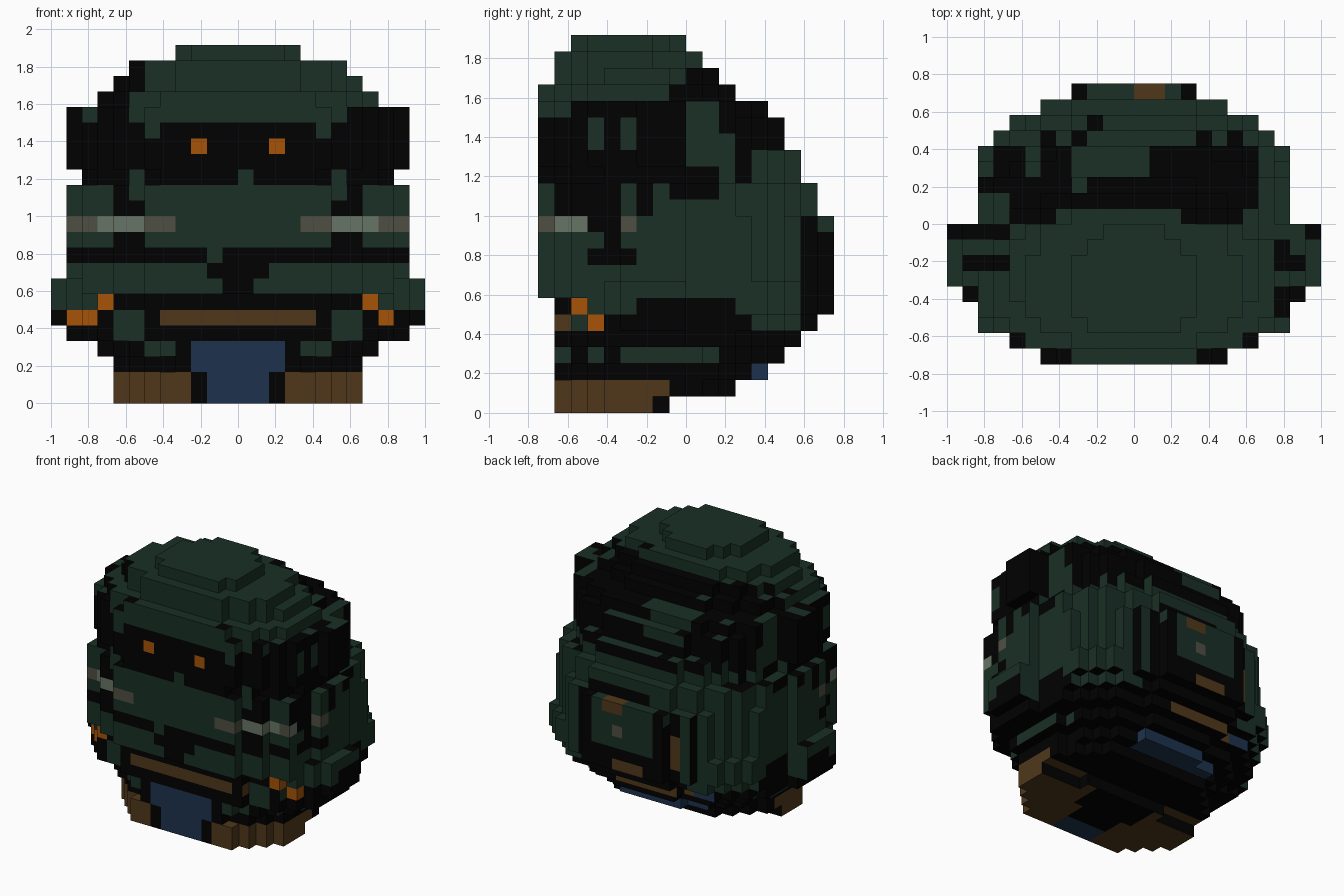
import bpy, bmesh, math

cube = bpy.data.objects.get("Cube")
if cube:
    bpy.data.objects.remove(cube, do_unlink=True)

V = 1 / 12  # block size

# ---- flat colours (linear) ----
COLOURS = {
    "dark green": (0.0100, 0.0290, 0.0190),
    "black": (0.0003, 0.0003, 0.0003),
    "orange": (0.38, 0.088, 0.002),
    "brown": (0.080, 0.039, 0.011),
    "blue": (0.0125, 0.0325, 0.0755),
    "light grey": (0.137, 0.178, 0.132),
    "taupe": (0.078, 0.078, 0.057),
}
MATS = []
for name, rgb in COLOURS.items():
    m = bpy.data.materials.new(name)
    m.use_nodes = True
    m.diffuse_color = (*rgb, 1)
    bsdf = m.node_tree.nodes["Principled BSDF"]
    bsdf.inputs["Base Color"].default_value = (*rgb, 1)
    bsdf.inputs["Roughness"].default_value = 0.9
    MATS.append(m)
G, K, O, N, B, L, T = range(7)

# ---- outline of each block layer, from the ground up ----
HALF_WIDTH = [8, 8, 8, 9, 11, 12, 12, 12] + [11] * 6 + [10] + [11] * 4 + [9, 8, 7, 4]
FRONT = [-8] * 7 + [-9] * 13 + [-8, -8, -7]
BACK = [-1, 3, 5, 6, 7, 8] + [9] * 6 + [8, 8, 7, 7, 6, 6, 5, 3, 2, 1, 0]
# widest extent of each row, front to back (arms bulge in the middle)
ROW_LIMIT = [6, 8, 10, 10, 11, 12, 12, 12, 12, 10, 10, 10, 10, 10, 9, 8, 6, 4]
HEAD_LIMIT = [6, 8, 9, 10, 10, 10, 11, 11, 11, 9, 9, 9, 8, 7, 6, 5, 4, 4]
FOOT_LIMIT = [0, 5, 6, 7, 8, 8, 8, 8, 8, 7, 6, 5, 4, 3, 2, 1, 0, 0]


def solid(x, y, z):
    """True when the block lies inside its layer's rounded outline."""
    if not 0 <= z < 23 or not FRONT[z] <= y < BACK[z]:
        return False
    reach = abs(x + 0.5)
    if z < 2:  # feet, with the heel undercut
        return reach <= (4 if z == 0 and y == -2 else FOOT_LIMIT[y + 9])
    if 7 < z < 14 and y == -5 and reach > 10:
        return False
    mid = min(-2.5, (FRONT[z] + BACK[z]) / 2)
    yc = y + 0.5
    if yc < mid:
        t, n = (mid - yc) / (mid - FRONT[z]), 2.5
    else:
        t, n = (yc - mid) / (BACK[z] - mid), 2.2
    limit = HEAD_LIMIT if z >= 14 else ROW_LIMIT
    return reach <= min(limit[y + 9], HALF_WIDTH[z] * (1 - t ** n) ** (1 / n))


# ---- painted patches: colour, first and last column, first and last row ----
FRONT_PAINT = [  # mirrored columns counted from the middle
    (K, 0, 11, 0, 6), (K, 0, 11, 9, 9),
    (N, 3, 8, 0, 1), (B, 0, 1, 0, 1), (B, 0, 2, 2, 3),      # feet, apron
    (G, 4, 5, 3, 3), (G, 6, 7, 4, 5), (N, 0, 4, 5, 5),      # belt
    (O, 8, 8, 6, 6), (G, 9, 11, 6, 6), (O, 9, 9, 5, 5),     # hands
    (K, 0, 1, 8, 8), (K, 0, 0, 7, 7), (K, 6, 7, 10, 10),
    (T, 4, 10, 11, 11), (L, 6, 8, 11, 11),                  # chest bands
    (K, 6, 7, 12, 12), (K, 7, 7, 13, 13),
    (K, 0, 11, 14, 16), (G, 6, 6, 14, 14), (K, 0, 4, 17, 17),  # mask
    (K, 6, 11, 17, 17), (K, 7, 11, 18, 18), (O, 2, 2, 16, 16),  # eyes
]
FRONT_ACCENTS = [  # one-sided details
    (O, -11, -11, 5, 5), (G, -2, -2, 9, 9), (G, 0, 0, 14, 14), (G, -10, -10, 18, 18),
    (K, -9, -8, 19, 19), (K, -8, -7, 20, 20), (K, -7, -7, 21, 21),
]
SIDE_PAINT = [  # columns run front to back
    (K, -9, 3, 0, 6), (K, 4, 8, 0, 4), (K, 7, 7, 5, 11), (K, 8, 8, 5, 10),
    (N, -8, -2, 0, 1), (K, -2, -2, 0, 0), (B, 4, 4, 2, 2),
    (G, -8, -8, 3, 3), (G, -6, -6, 3, 3), (G, -4, 1, 3, 3),
    (N, -8, -8, 5, 5), (G, -7, -7, 5, 5), (O, -6, -6, 5, 5),
    (O, -7, -7, 6, 6), (G, -6, -4, 6, 6), (G, 3, 3, 6, 6),
    (K, -6, -5, 9, 9), (K, -4, -4, 9, 9), (K, -5, -5, 10, 10),
    (T, -9, -9, 11, 11), (L, -8, -7, 11, 11), (K, -6, -5, 11, 11), (T, -4, -4, 11, 11),
    (K, -8, -5, 12, 13), (K, -3, -3, 12, 13), (K, -1, 1, 13, 13),
    (K, -9, 5, 14, 18), (G, -9, -8, 18, 18),
    (G, -6, -6, 16, 17), (G, -4, -4, 16, 17), (G, 0, 1, 15, 18),
    (G, 2, 2, 14, 16), (G, 4, 6, 14, 15), (K, -1, 2, 19, 19), (K, 0, 1, 20, 20),
]
BACK_PAINT = [
    (K, -12, 11, 0, 4), (K, -5, 4, 5, 8), (K, -5, -4, 9, 11), (K, 3, 4, 9, 11),
    (G, -3, 2, 8, 8), (K, -2, 3, 12, 12), (B, -5, 2, 2, 2), (B, -7, -6, 4, 4),
    (N, -5, 1, 4, 4), (N, -2, 0, 6, 6),
    (N, -5, -5, 7, 9), (T, 0, 0, 9, 9), (N, 0, 1, 11, 11),
    (K, -12, 11, 15, 20), (G, -4, -1, 17, 18),
]
TOP_PAINT = [  # rows run front to back
    (K, -6, -5, -9, -9), (K, 4, 5, -9, -9), (K, -8, -8, -8, -8), (K, 7, 7, -8, -8),
    (K, 9, 9, -6, -6), (K, -11, -11, -5, -5), (K, 9, 10, -5, -5),
    (K, -11, -9, -3, -3), (K, 9, 10, -3, -3), (K, 9, 9, -2, -2),
    (K, -12, -9, -1, -1), (K, 11, 11, -1, -1),
    (K, -8, -6, 0, 0), (K, 3, 6, 0, 0), (K, -8, 7, 1, 1), (K, -10, 7, 2, 2),
    (K, -9, -8, 3, 4), (K, -6, 7, 3, 4), (G, -4, 0, 3, 4), (G, -4, -4, 2, 2),
    (K, -6, -6, 5, 5), (K, -4, -4, 5, 5), (K, 4, 4, 5, 5), (K, 6, 6, 5, 5),
    (K, -3, -3, 6, 6), (K, -4, -4, 8, 8), (K, 3, 3, 8, 8), (N, 0, 1, 8, 8),
]


def paint(table, a, b, colour=G):
    for c, a0, a1, b0, b1 in table:
        if a0 <= a <= a1 and b0 <= b <= b1:
            colour = c
    return colour


def face_colour(x, y, z, axis, step):
    """Pick the colour from the patches of the side the face looks towards."""
    ax = x if x >= 0 else -1 - x
    if axis == 0:
        return paint(SIDE_PAINT, y, z)
    if axis == 1:
        if step:
            return paint(BACK_PAINT, x, z)
        return paint(FRONT_ACCENTS, x, z, paint(FRONT_PAINT, ax, z))
    if z < 2:  # soles and insteps
        if ax < 2 and y < -6:
            return B
        return N if y < -1 and (ax >= 3 or (ax == 2 and y < -4)) else K
    if step:
        return paint(TOP_PAINT, x, y)
    return B if z == 2 and y >= 3 and -5 <= x <= 2 else K


def build_part(name, z0, z1):
    """Skin the blocks of layers z0..z1 with outward quads, then merge flat areas."""
    bm = bmesh.new()
    for z in range(z0, z1 + 1):
        for x in range(-12, 12):
            for y in range(-9, 9):
                if not solid(x, y, z):
                    continue
                for axis in range(3):
                    for step in (0, 1):
                        near = [x, y, z]
                        near[axis] += 2 * step - 1
                        if solid(*near):
                            continue
                        quad = []
                        for du, dv in ((0, 0), (1, 0), (1, 1), (0, 1)):
                            p = [x, y, z]
                            p[axis] += step
                            p[(axis + 1) % 3] += du
                            p[(axis + 2) % 3] += dv
                            quad.append(bm.verts.new([c * V for c in p]))
                        face = bm.faces.new(quad if step else quad[::-1])
                        face.material_index = face_colour(x, y, z, axis, step)
    bmesh.ops.remove_doubles(bm, verts=bm.verts, dist=1e-4)
    bmesh.ops.dissolve_limit(bm, angle_limit=math.radians(1), verts=bm.verts,
                             edges=bm.edges, delimit={'MATERIAL'})
    mesh = bpy.data.meshes.new(name)
    bm.to_mesh(mesh)
    bm.free()
    for m in MATS:
        mesh.materials.append(m)
    obj = bpy.data.objects.new(name, mesh)
    bpy.context.collection.objects.link(obj)


for part in (("feet", 0, 1), ("lower_body", 2, 6), ("chest_and_shell", 7, 13),
             ("masked_head", 14, 18), ("cap", 19, 22)):
    build_part(*part)
